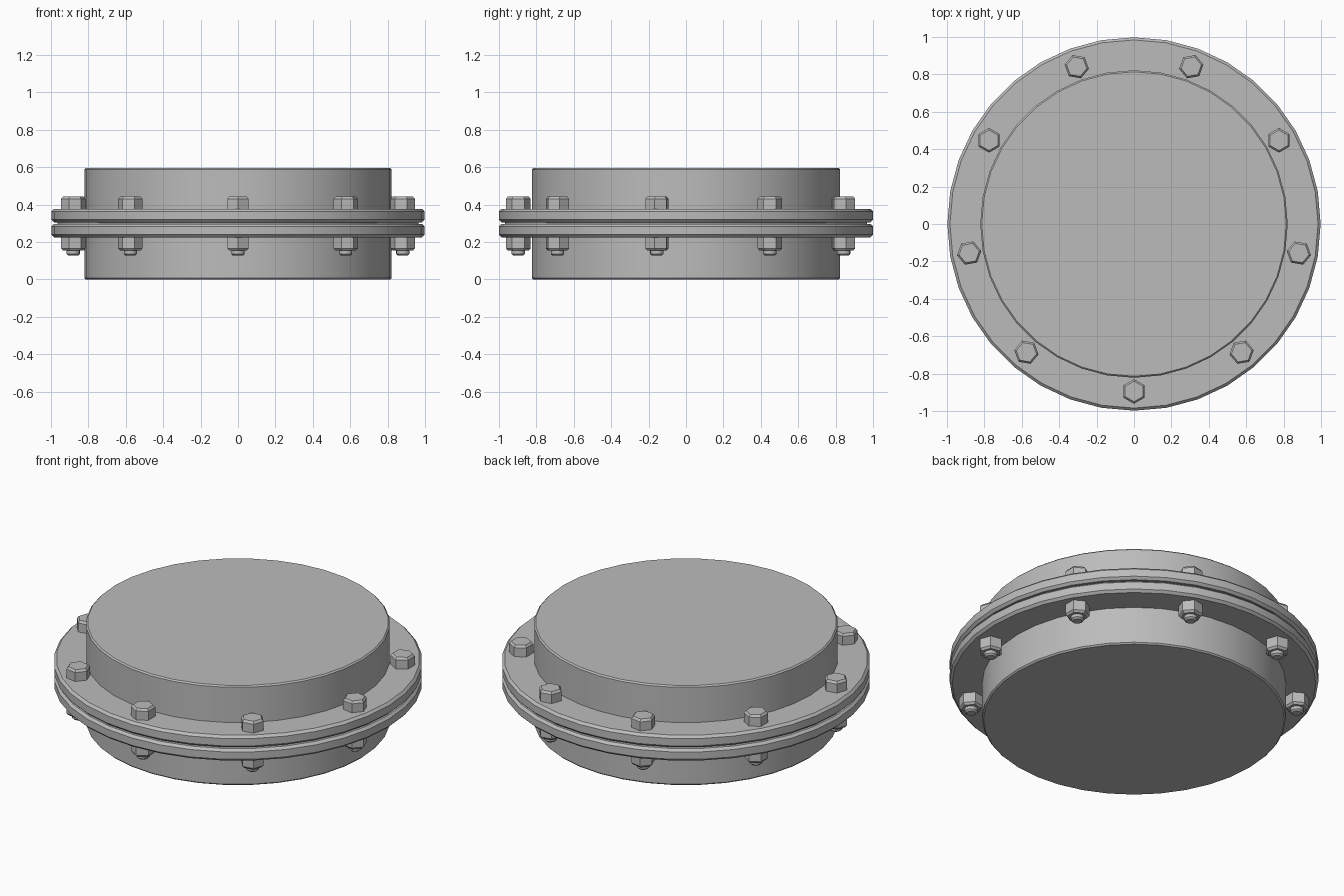
import bpy
import math

cube = bpy.data.objects.get("Cube")
if cube:
    bpy.data.objects.remove(cube, do_unlink=True)

SIDES = 36
BOLTS = 9
BOLT_RADIUS = 0.895

steel = bpy.data.materials.new("grey_steel")
steel.use_nodes = True
GREY = (0.5, 0.5, 0.5, 1)
steel.diffuse_color = GREY
steel.node_tree.nodes["Principled BSDF"].inputs["Base Color"].default_value = GREY


def lathe(name, profile, sides, location=(0, 0, 0), turn=0.0):
    """Revolve (radius, height) points about z and cap both ends."""
    verts, faces = [], []
    for r, z in profile:
        for i in range(sides):
            a = math.tau * i / sides
            verts.append((r * math.cos(a), r * math.sin(a), z))
    for k in range(len(profile) - 1):
        for i in range(sides):
            j = (i + 1) % sides
            low, high = k * sides, (k + 1) * sides
            faces.append((low + i, low + j, high + j, high + i))
    faces.append(tuple(reversed(range(sides))))
    faces.append(tuple(range(len(verts) - sides, len(verts))))
    mesh = bpy.data.meshes.new(name)
    mesh.from_pydata(verts, [], faces)
    mesh.materials.append(steel)
    obj = bpy.data.objects.new(name, mesh)
    obj.location = location
    obj.rotation_euler.z = turn
    bpy.context.collection.objects.link(obj)
    bpy.ops.object.select_all(action="DESELECT")
    obj.select_set(True)
    bpy.context.view_layer.objects.active = obj
    bpy.ops.object.shade_smooth_by_angle(angle=math.radians(35))
    return obj


def disc(radius, bottom, top, bevel):
    """Profile of a disc with chamfered rims."""
    return [(radius - bevel, bottom), (radius, bottom + bevel),
            (radius, top - bevel), (radius - bevel, top)]


# Closed drum, and the gasket filling the gap between the flanges
lathe("drum", disc(0.822, 0, 0.595, 0.008), SIDES)
lathe("gasket", disc(0.965, 0.28, 0.32, 0.002), SIDES)

# Pair of flange rings
lathe("lower_flange", disc(0.998, 0.225, 0.297, 0.014), SIDES)
lathe("upper_flange", disc(0.998, 0.305, 0.377, 0.014), SIDES)

# Bolts around the flange, one at the front
for n in range(BOLTS):
    angle = -math.pi / 2 + math.tau * n / BOLTS
    place = (BOLT_RADIUS * math.cos(angle), BOLT_RADIUS * math.sin(angle), 0)
    lathe(f"bolt_head_{n + 1}",
          [(0.066, 0.37), (0.066, 0.43), (0.055, 0.443)], 6, place, angle)
    lathe(f"nut_{n + 1}",
          [(0.055, 0.154), (0.066, 0.166), (0.066, 0.23)], 6, place, angle)
    lathe(f"bolt_end_{n + 1}",
          [(0.026, 0.127), (0.036, 0.136), (0.036, 0.16)], 12, place, angle)
